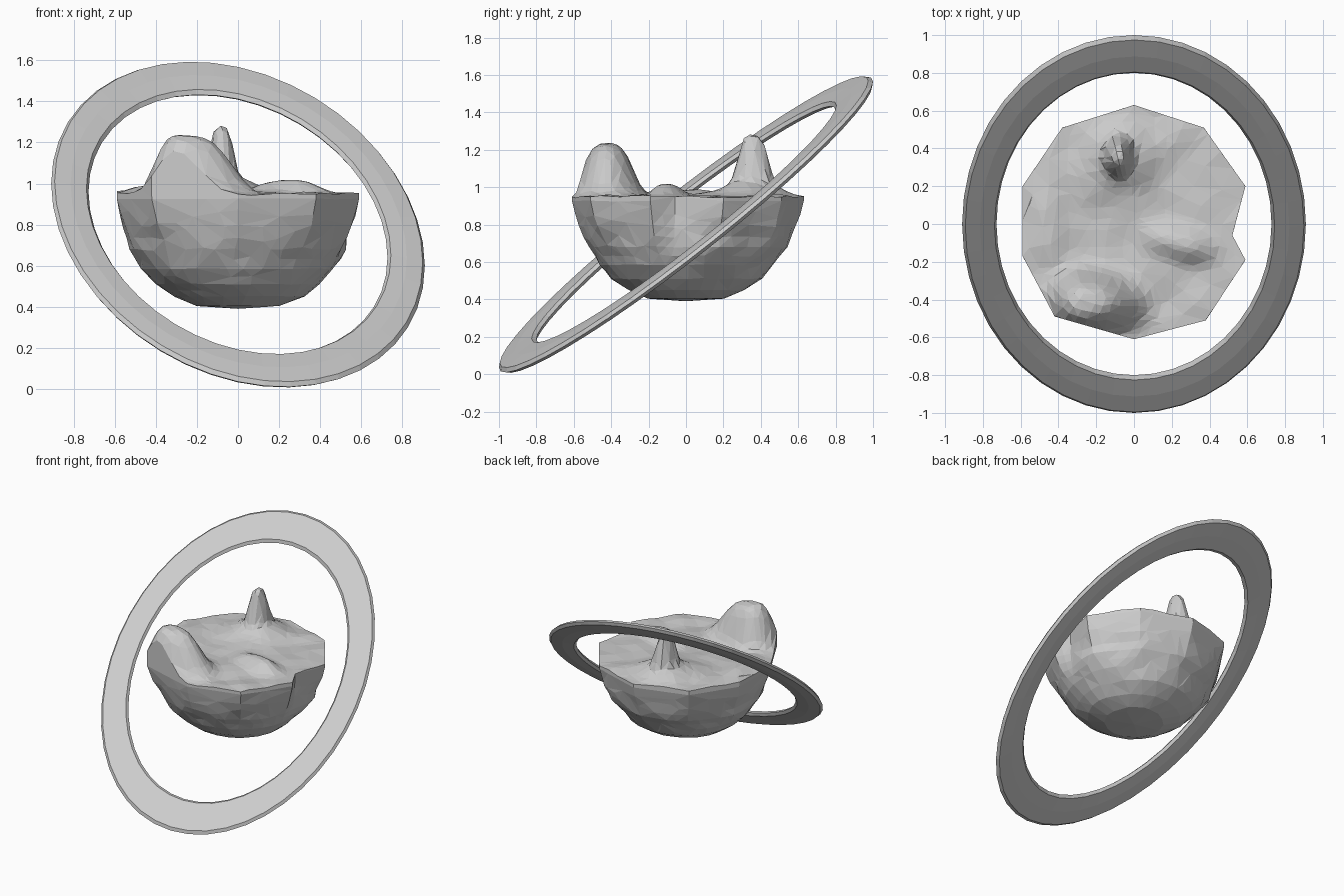
import bpy, bmesh, math, random
from mathutils import Vector, noise

if "Cube" in bpy.data.objects:
    bpy.data.objects.remove(bpy.data.objects["Cube"])

random.seed(4)


def lofted(name, loops, close_loops=False, caps=()):
    """Skin equal-length closed loops of points; caps are (loop index, apex point)."""
    bm = bmesh.new()
    rows = [[bm.verts.new(p) for p in loop] for loop in loops]
    pairs = list(zip(rows, rows[1:]))
    if close_loops:
        pairs.append((rows[-1], rows[0]))
    n = len(rows[0])
    for a, b in pairs:
        for i in range(n):
            j = (i + 1) % n
            bm.faces.new((a[i], a[j], b[j], b[i]))
    for index, apex in caps:
        tip = bm.verts.new(apex)
        row = rows[index]
        for i in range(n):
            bm.faces.new((row[i], row[(i + 1) % n], tip))
    bmesh.ops.triangulate(bm, faces=bm.faces[:])
    bmesh.ops.recalc_face_normals(bm, faces=bm.faces[:])
    mesh = bpy.data.meshes.new(name)
    bm.to_mesh(mesh)
    bm.free()
    ob = bpy.data.objects.new(name, mesh)
    bpy.context.collection.objects.link(ob)
    return ob


def bump(x, y, cx, cy, left, right, depth, power):
    """Smooth hill with value 1 at its centre and 0.5 at its half widths."""
    dx = (x - cx) / (right if x > cx else left)
    dy = (y - cy) / depth
    return math.exp(-0.69 * math.hypot(dx, dy) ** power)


def ground(x, y):
    """Height of the island's top surface."""
    z = 0.95
    z += 0.28 * bump(x, y, -0.27, -0.42, 0.14, 0.24, 0.14, 3.5)   # round boulder hill
    z += 0.22 * bump(x, y, -0.08, 0.36, 0.06, 0.06, 0.085, 4)     # steep peak
    z += 0.11 * bump(x, y, -0.08, 0.34, 0.14, 0.14, 0.15, 2)      # foot of the peak
    u, v = x + 0.25 * -y, y + 0.25 * x                            # diagonal ridge
    z += 0.07 * bump(u, v, 0.28, -0.04, 0.17, 0.14, 0.08, 2.5)
    z += 0.04 * bump(x, y, -0.45, 0.0, 0.08, 0.08, 0.25, 2)       # swell by the left rim
    return z + 0.015 * noise.noise(Vector((x * 6, y * 6, 3)))


# Floating island: faceted rim outline, bowl profile below and hills on top
corners = [(0, .63), (-.38, .51), (-.59, .2), (-.59, -.17), (-.42, -.49), (0, -.61),
           (.38, -.51), (.59, -.19), (.52, -.06), (.59, .2), (.37, .51)]
rim = []
for a, b in zip(corners, corners[1:] + corners[:1]):
    rim += [Vector(a).lerp(Vector(b), t / 8) for t in range(8)]

loops = []
for k in range(1, 27):
    loops.append([(p.x * k / 26, p.y * k / 26, ground(p.x * k / 26, p.y * k / 26)) for p in rim])
profile = [(1, .925), (.975, .86), (.94, .79), (.87, .68), (.77, .585), (.66, .51),
           (.52, .45), (.34, .405), (.17, .395)]
for (s0, z0), (s1, z1) in zip(profile, profile[1:]):
    for t in (0, .5):
        s, z = s0 + (s1 - s0) * t, z0 + (z1 - z0) * t
        loop = []
        for p in rim:
            # the rim corners soften into a rounder underside
            q = p.lerp(p.normalized() * 0.605, min(1, (1 - s) * 5)) * s
            wobble = 0.045 * noise.noise(Vector((q.x * 5, q.y * 5, z * 9))) * min(1, (1 - s) * 8)
            q = q * (1 + wobble)
            loop.append((q.x, q.y, z))
        loops.append(loop)
island = lofted("floating_island", loops, caps=((0, (0, 0, ground(0, 0))), (-1, (0, 0, .39))))
dec = island.modifiers.new("facets", 'DECIMATE')
dec.ratio = 0.16

# Tilted elliptical ring: thin flat band around the island
slope_x, slope_y = -0.22, 0.765
normal = Vector((-slope_x, -slope_y, 1)).normalized()
section = [(1, 0), (.985, .018), (.9, .022), (.815, .018), (.8, 0),
           (.815, -.018), (.9, -.022), (.985, -.018)]
loops = []
for s, off in section:
    loop = []
    for i in range(44):
        a = math.tau * i / 44
        x, y = 0.91 * s * math.cos(a), s * math.sin(a)
        loop.append(Vector((x, y, 0.8 + slope_x * x + slope_y * y)) + normal * off)
    loops.append(loop)
lofted("tilted_ring", loops, close_loops=True)
